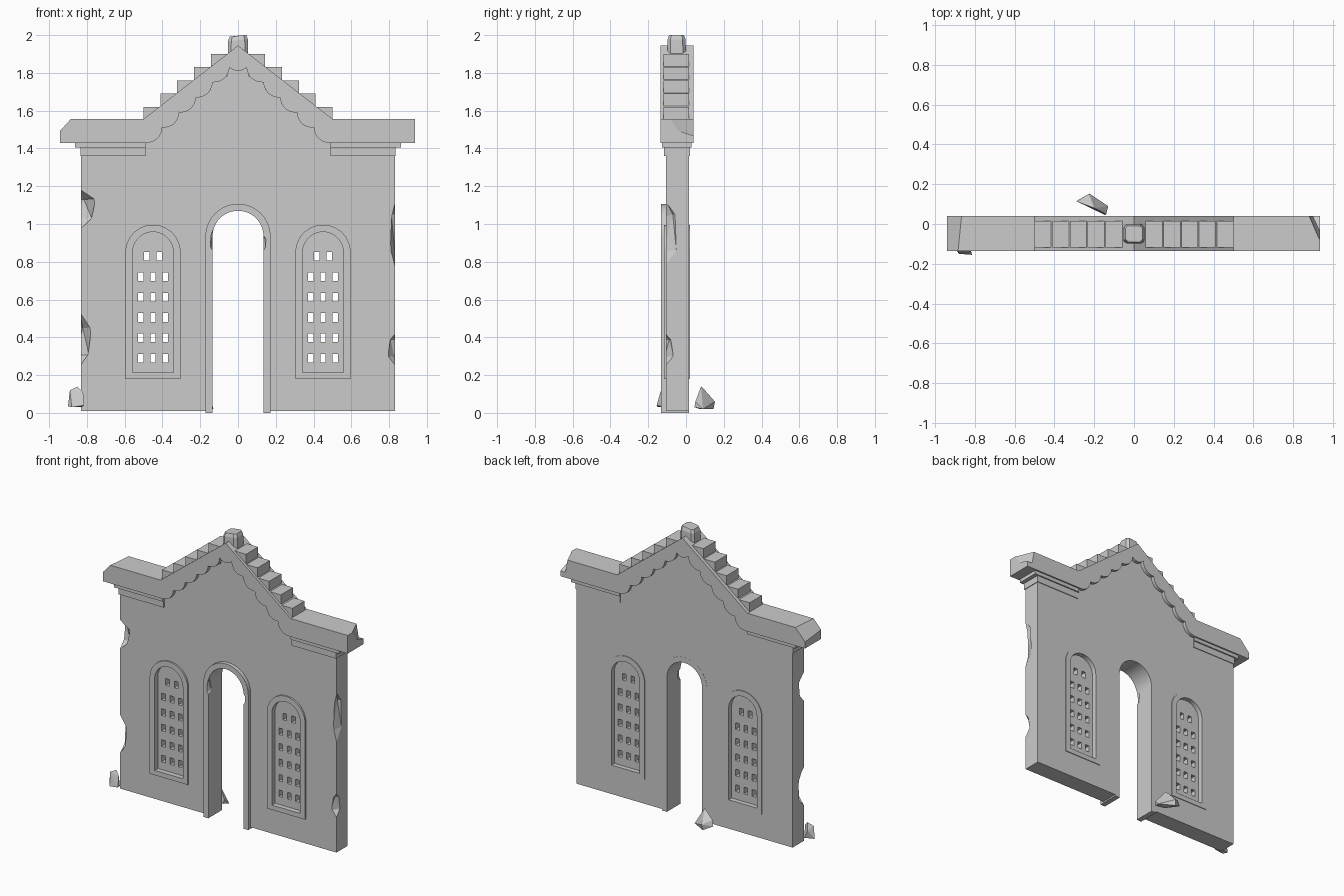
import bpy, bmesh, math, random
from mathutils import Vector

if "Cube" in bpy.data.objects:
    bpy.data.objects.remove(bpy.data.objects["Cube"])

random.seed(4)


def finish(bm, name, smooth=False):
    bmesh.ops.recalc_face_normals(bm, faces=bm.faces[:])
    me = bpy.data.meshes.new(name)
    bm.to_mesh(me)
    bm.free()
    ob = bpy.data.objects.new(name, me)
    bpy.context.collection.objects.link(ob)
    if smooth:
        activate(ob)
        bpy.ops.object.shade_smooth_by_angle(angle=math.radians(25))
    return ob


def activate(ob):
    bpy.ops.object.select_all(action='DESELECT')
    bpy.context.view_layer.objects.active = ob
    ob.select_set(True)


def prism(name, pts, y0, y1, smooth=False):
    """Extrude an x-z outline along y."""
    bm = bmesh.new()
    f = bm.faces.new([bm.verts.new((x, y0, z)) for x, z in pts])
    new = bmesh.ops.extrude_face_region(bm, geom=[f])['geom']
    for v in new:
        if isinstance(v, bmesh.types.BMVert):
            v.co.y = y1
    return finish(bm, name, smooth)


def ring(name, outer, inner, y0, y1, closed):
    """Solid band between two matching x-z outlines."""
    bm = bmesh.new()
    rows = [[bm.verts.new((x, y, z)) for x, z in o]
            for o, y in ((outer, y0), (outer, y1), (inner, y1), (inner, y0))]
    n = len(outer)
    for i in range(n if closed else n - 1):
        j = (i + 1) % n
        for a in range(4):
            b = (a + 1) % 4
            bm.faces.new((rows[a][i], rows[a][j], rows[b][j], rows[b][i]))
    if not closed:
        for i in (0, n - 1):
            bm.faces.new([r[i] for r in rows])
    return finish(bm, name, True)


def boxes(name, items):
    """One mesh of boxes given as (x0, x1, y0, y1, z0, z1)."""
    bm = bmesh.new()
    for x0, x1, y0, y1, z0, z1 in items:
        for v in bmesh.ops.create_cube(bm, size=1)['verts']:
            v.co = Vector(((x0 + x1) / 2 + v.co.x * (x1 - x0),
                           (y0 + y1) / 2 + v.co.y * (y1 - y0),
                           (z0 + z1) / 2 + v.co.z * (z1 - z0)))
    return finish(bm, name)


def hull(name, pts):
    bm = bmesh.new()
    vs = [bm.verts.new(p) for p in pts]
    r = bmesh.ops.convex_hull(bm, input=vs)
    bmesh.ops.delete(bm, geom=[v for v in bm.verts if not v.link_faces], context='VERTS')
    return finish(bm, name)


def chip(c, s):
    """Rough faceted lump used to break an edge."""
    bm = bmesh.new()
    bmesh.ops.create_icosphere(bm, subdivisions=1, radius=1)
    for v in bm.verts:
        k = random.uniform(0.85, 1.15)
        v.co = Vector([c[i] + v.co[i] * s[i] * k for i in range(3)])
    return finish(bm, "chip_cutter")


def cut(ob, cutters):
    for c in cutters:
        c.hide_render = True
        m = ob.modifiers.new("cut", 'BOOLEAN')
        m.operation, m.solver, m.object = 'DIFFERENCE', 'EXACT', c
        activate(ob)
        bpy.ops.object.modifier_apply(modifier=m.name)
        bpy.data.objects.remove(c)


def arch(cx, hw, z0, zs, n=24):
    """Round-headed outline, left foot to right foot."""
    arc = [(cx - hw * math.cos(math.pi * i / n), zs + hw * math.sin(math.pi * i / n))
           for i in range(n + 1)]
    return [(cx - hw, z0)] + arc + [(cx + hw, z0)]


# wall with gable top and arched doorway
wall = prism("wall", [(-.83, .01)] + arch(0, .15, .01, .935)
             + [(.83, .01), (.83, 1.45), (.5, 1.5), (0, 1.89), (-.5, 1.5), (-.83, 1.45)],
             -.106, .016)
cut(wall, [prism("window_cutter", arch(s * .45, .125, .195, .85), -.3, .3) for s in (-1, 1)])
cut(wall, [chip((-.84, -.115, 1.08), (.095, .08, .12)),
           chip((-.84, -.115, .38), (.065, .075, .15)),
           chip((.84, -.115, .95), (.035, .075, .2)),
           chip((.84, -.115, .345), (.05, .055, .1))])

# doorway surround
frame = ring("door_frame", arch(0, .172, 0, .935), arch(0, .135, 0, .935), -.133, .0165, False)
cut(frame, [chip((-.13, -.135, .91), (.018, .04, .07)),
            chip((.13, -.135, .9), (.022, .04, .05))])

# windows: raised surround and pierced panel
for side, s in (("left", -1), ("right", 1)):
    cx = s * .45
    ring(side + "_window_frame", arch(cx, .146, .18, .85), arch(cx, .108, .213, .85),
         -.117, .021, True)
    panel = prism(side + "_window_panel", arch(cx, .12, .2, .85), -.082, -.012)
    holes = [(cx + dx, .29 + r * .1075) for r in range(5) for dx in (-.064, 0, .064)]
    holes += [(cx - .033, .83), (cx + .033, .83)]
    cut(panel, [boxes("hole_cutter", [(x - .0145, x + .0145, -.2, .2, z - .023, z + .023)
                                      for x, z in holes])])

# cornice and gable with scalloped underside
cusps = [(.045 + .089 * i, 1.83 - .08 * i) for i in range(6)]
cusps = [(-x, z) for x, z in reversed(cusps)] + cusps
edge = []
for (xa, za), (xb, zb) in zip(cusps, cusps[1:]):
    d = Vector((xb - xa, zb - za))
    nrm = Vector((d.y, -d.x)).normalized()
    depth = .02 if abs(d.y) < .01 else .026
    for i in range(8):
        t = i / 8
        h = depth * math.sin(math.pi * t) ** .8
        edge.append((xa + d.x * t + nrm.x * h, za + d.y * t + nrm.y * h))
edge.append(cusps[-1])
cornice = prism("cornice", edge + [(.937, 1.43), (.937, 1.556), (.5, 1.556), (0, 1.945),
                                   (-.5, 1.556), (-.942, 1.556), (-.942, 1.43)], -.136, .04)
left_break = hull("break_cutter", [(-.96, -.2, 1.48), (-.87, -.2, 1.58), (-1, -.2, 1.6),
                                   (-.96, .1, 1.45), (-.84, .1, 1.58), (-1, .1, 1.6)])
right_break = hull("break_cutter", [(.865, .06, 1.6), (.945, -.125, 1.6), (1, .06, 1.6),
                                    (.89, .06, 1.46), (.945, -.06, 1.5), (1, .06, 1.46)])
cut(cornice, [left_break, right_break])
activate(cornice)
bpy.ops.object.shade_smooth_by_angle(angle=math.radians(25))

# stepped mouldings below the cornice
for side, s in (("left", -1), ("right", 1)):
    for part, w, y0, y1, z0, z1 in (("upper", .863, -.126, .03, 1.405, 1.432),
                                    ("lower", .835, -.116, .021, 1.36, 1.406)):
        boxes(f"{side}_{part}_moulding", [(*sorted((s * .49, s * w)), y0, y1, z0, z1)])

# stair-stepped blocks on the gable
boxes("gable_steps", [(*sorted((s * (.5 - .089 * i), s * (.411 - .089 * i))), -.118, .016,
                       1.5 + .07 * i, 1.62 + .07 * i) for s in (-1, 1) for i in range(5)])

# worn finial block
fin = []
for z, k in ((1.86, 1), (1.975, .95), (1.998, .8)):
    for i in range(8):
        a = math.pi / 8 + i * math.pi / 4
        px, py = math.cos(a), math.sin(a)
        sq = lambda v: math.copysign(1 if abs(v) > .5 else .68, v)
        fin.append((.055 * k * sq(px), -.05 + .05 * k * sq(py), z + (.002 if px > 0 else -.006)))
hull("finial", fin)

# fallen rubble
hull("back_rubble", [(-.29, .115, .05), (-.28, .11, .09), (-.225, .153, .06), (-.23, .145, .02),
                     (-.2, .08, .14), (-.215, .1, .12), (-.13, .09, .02), (-.145, .045, .03),
                     (-.14, .05, .06), (-.2, .075, .02)])
hull("front_rubble", [(-.9, -.125, .035), (-.89, -.13, .12), (-.85, -.12, .14), (-.82, -.135, .11),
                      (-.815, -.155, .04), (-.88, -.15, .03), (-.83, -.11, .03), (-.86, -.105, .09)])
